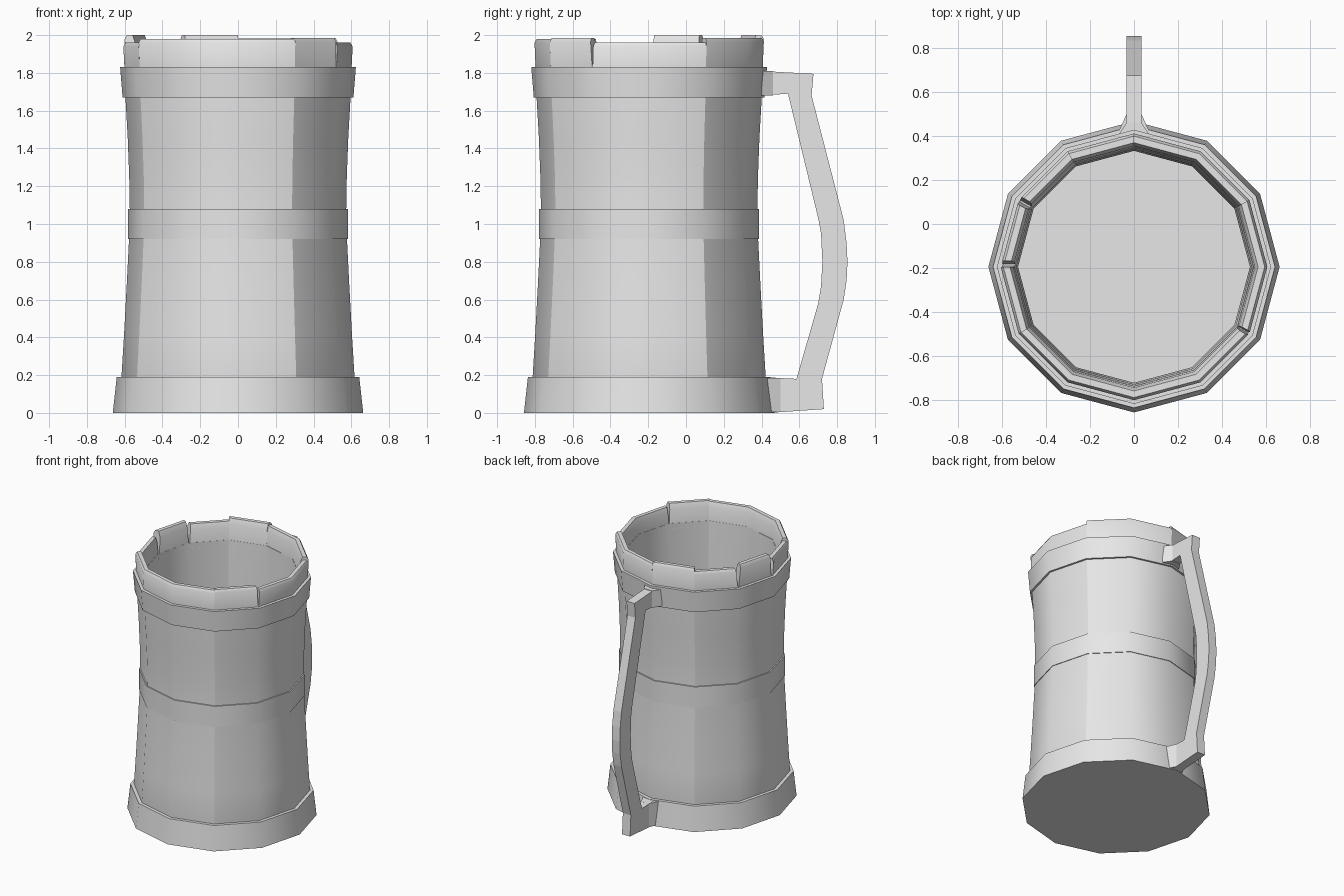
import bpy, bmesh
from math import radians, degrees, sin, cos

if "Cube" in bpy.data.objects:
    bpy.data.objects.remove(bpy.data.objects["Cube"])

CY = -0.195            # mug axis in y
SIDES = 12
STEP = 360 / SIDES
SEAMS = (30, 120, 210, 300)

grey = bpy.data.materials.new("plain grey")
grey.use_nodes = True
grey.diffuse_color = (0.8, 0.8, 0.8, 1)
grey.node_tree.nodes["Principled BSDF"].inputs["Base Color"].default_value = (0.8, 0.8, 0.8, 1)


def ring_point(angle, r, z):
    """Point on a twelve-sided ring at any angle in degrees."""
    local = angle % STEP - STEP / 2
    r *= cos(radians(STEP / 2)) / cos(radians(local))
    return r * cos(radians(angle)), CY + r * sin(radians(angle)), z


def finish(name, bm, smooth=True, seams=()):
    bmesh.ops.recalc_face_normals(bm, faces=bm.faces[:])
    for f in bm.faces:
        f.smooth = smooth
    for e in bm.edges:
        a, b = (v.co for v in e.verts)
        upright = abs(a.z - b.z) > 0.03
        on_seam = any(abs((a.x * sin(radians(s)) - (a.y - CY) * cos(radians(s)))) < 0.002
                      and a.x * cos(radians(s)) + (a.y - CY) * sin(radians(s)) > 0 for s in seams)
        e.smooth = e.calc_face_angle(0) < radians(35) and not (upright and on_seam)
    mesh = bpy.data.meshes.new(name)
    bm.to_mesh(mesh)
    bm.free()
    mesh.materials.append(grey)
    obj = bpy.data.objects.new(name, mesh)
    bpy.context.collection.objects.link(obj)
    return obj


def lathe(name, profile, closed=False, seams=()):
    """Turn a profile of (radius, z) into a twelve-sided shell."""
    bm = bmesh.new()
    rows = [[bm.verts.new(ring_point(i * STEP, r, z)) for i in range(SIDES)] for r, z in profile]
    pairs = list(zip(rows, rows[1:])) + ([(rows[-1], rows[0])] if closed else [])
    for low, high in pairs:
        for i in range(SIDES):
            j = (i + 1) % SIDES
            bm.faces.new((low[i], low[j], high[j], high[i]))
    if not closed:
        bm.faces.new(rows[0])
        bm.faces.new(rows[-1])
    return finish(name, bm, seams=seams)


def rim_stave(name, start, end, top, gap_start, gap_end):
    """Chamfered piece of rim; gaps widen upward to leave wedge-shaped slits."""
    bm = bmesh.new()
    section = [(0.600, 1.80), (0.607, top - 0.02), (0.595, top), (0.565, top),
               (0.550, top - 0.04), (0.542, 1.80)]
    angles = [start] + [a for a in range(0, 390, 30) if start < a < end] + [end]
    rows = []
    for a in angles:
        row = []
        for r, z in section:
            open_up = max(0, (z - 1.84) / 0.14)
            shift = gap_start * open_up if a == start else -gap_end * open_up if a == end else 0
            row.append(bm.verts.new(ring_point(a + shift, r, z)))
        rows.append(row)
    n = len(section)
    for p, q in zip(rows, rows[1:]):
        for k in range(n):
            bm.faces.new((p[k], p[(k + 1) % n], q[(k + 1) % n], q[k]))
    bm.faces.new(rows[0])
    bm.faces.new(rows[-1])
    return finish(name, bm, seams=SEAMS)


# Hollow body with a waist
lathe("mug_body", [(0.60, 0.05), (0.617, 0.19), (0.603, 0.42), (0.589, 0.68), (0.577, 0.92),
                   (0.573, 1.08), (0.576, 1.25), (0.584, 1.46), (0.596, 1.67), (0.600, 1.84),
                   (0.543, 1.84), (0.535, 1.5), (0.528, 1.05), (0.535, 0.6), (0.55, 0.12)],
      seams=SEAMS)

# Foot and hoops
lathe("foot", [(0.663, 0), (0.642, 0.19), (0.60, 0.19), (0.58, 0.1)])
lathe("middle_band", [(0.582, 0.92), (0.582, 1.08), (0.56, 1.08), (0.56, 0.92)], closed=True)
lathe("top_band", [(0.611, 1.67), (0.624, 1.83), (0.58, 1.83), (0.58, 1.67)], closed=True)

# Uneven broken rim: start, end, height, slit width at each end
for i, piece in enumerate([(30, 90, 1.985, 0, 0), (90, 120, 2.0, 0, 0), (120, 150, 1.975, 0, 2),
                           (150, 179, 2.0, 1.5, 1.5), (179, 210, 1.96, 3, 0),
                           (210, 300, 1.98, 0, 0), (300, 330, 1.985, 0, 1),
                           (330, 390, 1.96, 1, 0)]):
    rim_stave(f"rim_stave_{i + 1}", *piece)

# Handle, a flat side outline given thickness
outline = [(0.40, 1.81), (0.675, 1.795), (0.665, 1.68), (0.835, 1.02), (0.85, 0.9), (0.855, 0.8),
           (0.85, 0.7), (0.835, 0.6), (0.72, 0.18), (0.73, 0.02), (0.44, 0.0), (0.40, 0.19),
           (0.585, 0.18), (0.70, 0.58), (0.715, 0.67), (0.722, 0.8), (0.715, 0.95),
           (0.70, 1.03), (0.54, 1.69), (0.40, 1.68)]
bm = bmesh.new()
side = bm.faces.new([bm.verts.new((-0.034, y, z)) for y, z in outline])
extruded = bmesh.ops.extrude_face_region(bm, geom=[side])
for v in extruded["geom"]:
    if isinstance(v, bmesh.types.BMVert):
        v.co.x = 0.034
finish("handle", bm, smooth=False)


# Flared joints where the handle meets the mug
def flare(name, low, high, near, far):
    bm = bmesh.new()
    plan = [(-0.075, near), (0.075, near), (0.034, far), (-0.034, far)]
    rows = [[bm.verts.new((x, y, z)) for x, y in plan] for z in (low, high)]
    for k in range(4):
        m = (k + 1) % 4
        bm.faces.new((rows[0][k], rows[0][m], rows[1][m], rows[1][k]))
    for row in rows:
        bm.faces.new(row)
    finish(name, bm, smooth=False)


flare("upper_handle_joint", 1.68, 1.81, 0.40, 0.46)
flare("lower_handle_joint", 0.005, 0.185, 0.41, 0.50)
